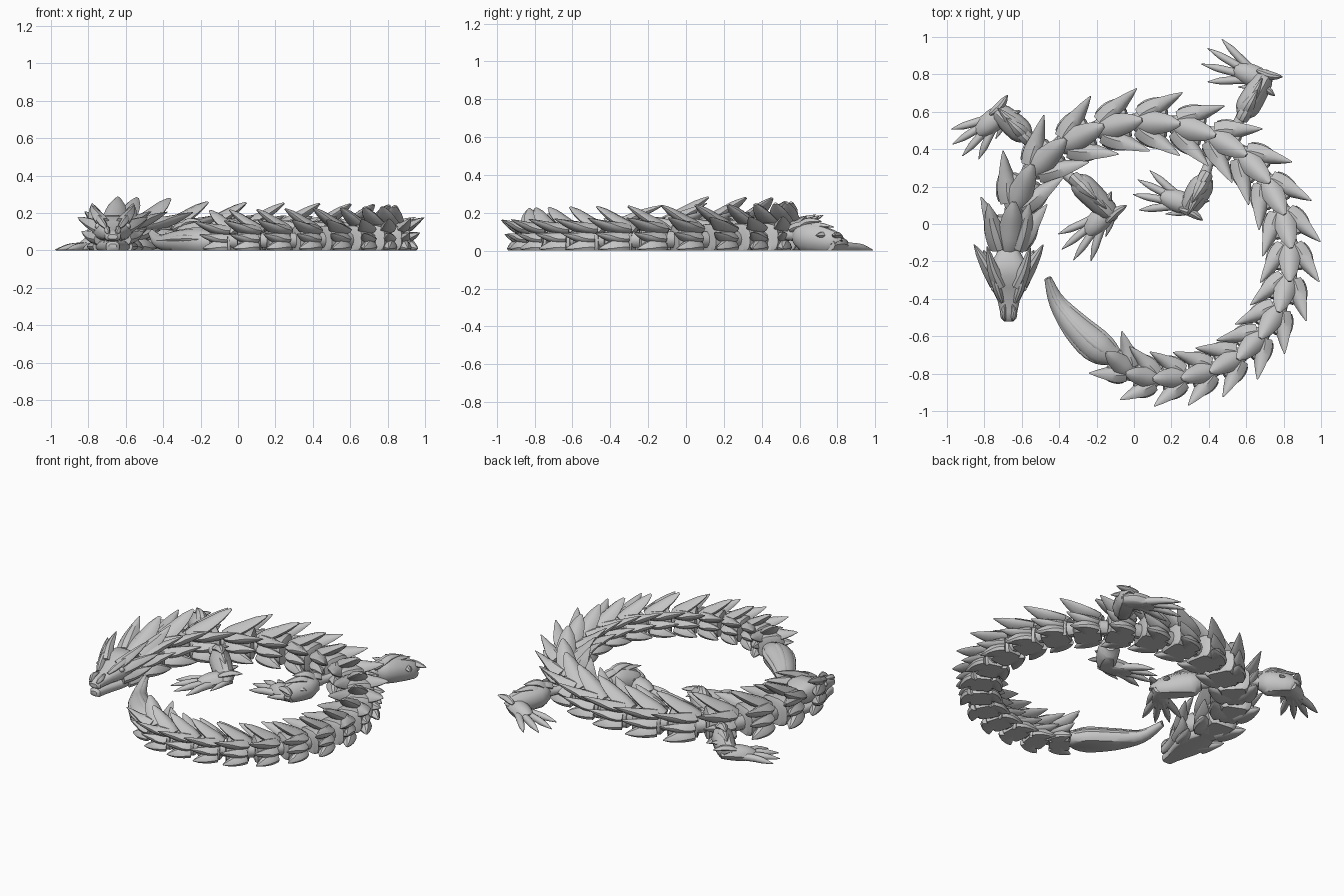
import bpy, bmesh, math
from mathutils import Vector as V

cube = bpy.data.objects.get("Cube")
if cube:
    bpy.data.objects.remove(cube, do_unlink=True)

grey = bpy.data.materials.new("plain grey")
grey.use_nodes = True
GREY = (0.56, 0.56, 0.56, 1)
grey.diffuse_color = GREY
grey.node_tree.nodes["Principled BSDF"].inputs["Base Color"].default_value = GREY


def finish(bm, name):
    """Slice the underside flat on the ground and make the object."""
    bmesh.ops.recalc_face_normals(bm, faces=bm.faces)
    bmesh.ops.bisect_plane(bm, geom=bm.verts[:] + bm.edges[:] + bm.faces[:], dist=1e-5,
                           plane_co=(0, 0, .0004), plane_no=(0, 0, 1), clear_inner=True)
    bmesh.ops.holes_fill(bm, edges=[e for e in bm.edges if e.is_boundary], sides=0)
    bmesh.ops.recalc_face_normals(bm, faces=bm.faces)
    me = bpy.data.meshes.new(name)
    bm.to_mesh(me)
    bm.free()
    me.materials.append(grey)
    ob = bpy.data.objects.new(name, me)
    bpy.context.collection.objects.link(ob)
    bpy.ops.object.select_all(action='DESELECT')
    ob.select_set(True)
    bpy.context.view_layer.objects.active = ob
    bpy.ops.object.shade_smooth_by_angle(angle=math.radians(38))


def spline(pts, t):
    """Catmull-Rom point at t in 0..1."""
    n = len(pts) - 1
    i = min(int(t * n), n - 1)
    u = t * n - i
    p = [pts[max(0, min(n, i + k))] for k in (-1, 0, 1, 2)]
    return 0.5 * (2 * p[1] + (p[2] - p[0]) * u + (2 * p[0] - 5 * p[1] + 4 * p[2] - p[3]) * u * u
                  + (3 * p[1] - p[0] - 3 * p[2] + p[3]) * u ** 3)


def skin(bm, rings):
    loops = [[bm.verts.new(p) for p in r] for r in rings]
    for a, b in zip(loops, loops[1:]):
        for i in range(len(a)):
            j = (i + 1) % len(a)
            bm.faces.new((a[i], a[j], b[j], b[i]))
    bm.faces.new(loops[0])
    bm.faces.new(loops[-1])


def sweep(bm, pts, widths, thick, side=None, steps=9, sides=10, ridge=0.0):
    """Sweep an oval of changing width along a curve; ridge lifts a keel on top."""
    pts = [V(p) for p in pts]
    ws = [V((w, 0, 0)) for w in widths]
    rings = []
    for k in range(steps + 1):
        t = k / steps
        p = spline(pts, t)
        tan = (spline(pts, min(1, t + .02)) - spline(pts, max(0, t - .02))).normalized()
        s = V(side) if side else V((-tan.y, tan.x, 0))
        s = (s - tan * s.dot(tan)).normalized()
        up = tan.cross(s)
        if up.z < 0:
            up = -up
        w = max(.002, spline(ws, t).x)
        ring = []
        for i in range(sides):
            a = 2 * math.pi * i / sides
            keel = ridge * w * max(0, math.sin(a)) ** 6
            ring.append(p + s * w * math.cos(a) + up * (w * thick * math.sin(a) + keel))
        rings.append(ring)
    skin(bm, rings)


LEAF = (.45, .9, 1, .72, .1)
HORN = (1, .95, .75, .45, .06)
THORN = (.9, 1, .85, .48, .06)
TONGUE = (.75, 1, .95, .7, .18)


def scale(bm, a, b, c, w, thick=.4, side=None, shape=LEAF, ridge=.35):
    sweep(bm, (a, b, c), [w * k for k in shape], thick, side, ridge=ridge)


def block(bm, stations, place, sides=16, power=.7):
    """Loft flat-bottomed arches: (along, half width, low z, high z)."""
    rings = []
    for s, w, lo, hi in stations:
        ring = []
        for i in range(sides):
            c, d = (f(2 * math.pi * (i + .5) / sides) for f in (math.cos, math.sin))
            x = math.copysign(abs(c) ** power, c) * w
            z = (lo + hi) / 2 + math.copysign(abs(d) ** power, d) * (hi - lo) / 2
            ring.append(place(s, x, z))
        rings.append(ring)
    skin(bm, rings)


# Spine curve, sampled by arc length from neck to tail
SPINE = [V((x, y, 0)) for x, y in (
    (-.67, -.16), (-.65, .02), (-.59, .2), (-.46, .36), (-.28, .47), (-.08, .53), (.12, .54),
    (.33, .5), (.52, .41), (.68, .26), (.79, .06), (.83, -.15), (.81, -.34), (.73, -.52),
    (.59, -.68), (.41, -.78), (.22, -.82), (.03, -.81), (-.12, -.71))]
curve = [spline(SPINE, i / 900) for i in range(901)]
dist = [0]
for a, b in zip(curve, curve[1:]):
    dist.append(dist[-1] + (b - a).length)


def spine_at(d):
    i = next((k for k, v in enumerate(dist) if v >= d), 900)
    i = max(1, min(899, i))
    t = (curve[i + 1] - curve[i - 1]).normalized()
    return curve[i] + t * (d - dist[i]), t


# Body segments: core, back scale, and three rows of side scales
COUNT = 20
steps = [1.2 - .45 * i / COUNT for i in range(COUNT)]
unit = dist[-1] / sum(steps)
d = 0
for i, st in enumerate(steps):
    L = st * unit
    mid, t = spine_at(d + L / 2)
    d += L
    f = i / (COUNT - 1)
    g = 1 - .2 * f
    h = (1.06 if i < 3 else 1) - .2 * f
    side = V((-t.y, t.x, 0))

    def at(s, x, z):
        return mid + t * (s * L) + side * (x * g) + V((0, 0, z * h))

    bm = bmesh.new()
    block(bm, ((-.42, .055, -.01, .11), (-.25, .08, -.01, .145), (.1, .1, -.01, .16),
               (.36, .1, -.01, .155), (.42, .07, -.01, .13)), at, power=.6)
    scale(bm, at(-.45, 0, .115), at(.12, 0, .175), at(.76, 0, .265), .068 * g, .36, side, TONGUE)
    for m in (1, -1):
        scale(bm, at(-.3, .03 * m, .12), at(.18, .1 * m, .14), at(.78, .178 * m, .195), .062 * g, .42, t, THORN)
        scale(bm, at(-.3, .05 * m, .07), at(.12, .1 * m, .075), at(.58, .158 * m, .105), .05 * g, .55, t, THORN)
        scale(bm, at(-.28, .05 * m, .02), at(.08, .1 * m, .02), at(.48, .143 * m, .012), .055 * g, .7, t, THORN)
    finish(bm, f"body_segment_{i + 1}")

    # Link ring joining this segment to the next
    bm = bmesh.new()
    sweep(bm, (at(.3, 0, .065), at(.5, 0, .065), at(.72, 0, .065)), (.045 * g,) * 3, 1.1, side)
    finish(bm, f"joint_link_{i + 1}")

# Head: upper skull and lower jaw
HX = -.67


def head(y, x, z):
    return V((HX + x, y, z))


bm = bmesh.new()
block(bm, ((-.13, .05, .06, .15), (-.2, .09, .05, .19), (-.28, .11, .05, .185), (-.34, .095, .05, .155),
           (-.41, .06, .05, .125), (-.47, .047, .05, .11), (-.505, .042, .05, .1), (-.52, .025, .06, .085)), head)
finish(bm, "skull")
bm = bmesh.new()
block(bm, ((-.14, .06, -.01, .06), (-.25, .1, -.01, .06), (-.34, .08, -.01, .055),
           (-.45, .043, -.01, .05), (-.5, .036, -.01, .048), (-.515, .02, .01, .035)), head)
finish(bm, "lower_jaw")

for m, lab in ((1, "left"), (-1, "right")):
    bm = bmesh.new()
    scale(bm, head(-.33, .045 * m, .14), head(-.24, .085 * m, .19), head(-.12, .115 * m, .24), .04, .6, shape=HORN)
    scale(bm, head(-.31, .06 * m, .11), head(-.22, .12 * m, .14), head(-.11, .185 * m, .175), .045, .7, shape=HORN)
    scale(bm, head(-.32, .06 * m, .06), head(-.23, .11 * m, .07), head(-.16, .165 * m, .1), .045, .8, shape=HORN)
    scale(bm, head(-.28, .07 * m, .02), head(-.21, .1 * m, .02), head(-.14, .135 * m, .02), .04, .8, shape=HORN)
    finish(bm, f"{lab}_horns")
    bm = bmesh.new()
    scale(bm, head(-.42, .035 * m, .12), head(-.33, .066 * m, .16), head(-.24, .085 * m, .19), .022, .7)
    scale(bm, head(-.515, .022 * m, .09), head(-.48, .03 * m, .112), head(-.43, .02 * m, .12), .016, .9)
    finish(bm, f"{lab}_brow_and_nostril")
    bm = bmesh.new()
    bmesh.ops.create_uvsphere(bm, u_segments=12, v_segments=8, radius=.016)
    bmesh.ops.translate(bm, verts=bm.verts, vec=head(-.345, .08 * m, .13))
    finish(bm, f"{lab}_eye")
    # Large neck frill scales behind the horns
    bm = bmesh.new()
    scale(bm, head(-.13, .05 * m, .13), head(-.01, .085 * m, .18), head(.11, .11 * m, .25), .055, .45, shape=THORN)
    finish(bm, f"{lab}_neck_frill")

# Legs: hip, knee, wrist and toe-tip centre, with a spread of clawed toes
LEGS = {
    "front_right": ((-.48, .4), (-.61, .5), (-.71, .59), (-.95, .39)),
    "front_left": ((-.46, .33), (-.27, .2), (-.14, .07), (-.36, -.17)),
    "hind_left": ((.5, .45), (.61, .63), (.69, .77), (.37, .9)),
    "hind_right": ((.43, .42), (.36, .2), (.3, .1), (0, .2)),
}
for name, pts in LEGS.items():
    hip, knee, wrist, tip = (V((x, y, 0)) for x, y in pts)
    up = lambda p, z: p + V((0, 0, z))
    aim = (tip - wrist).normalized()
    out = (wrist - knee).normalized()
    cross = V((-aim.y, aim.x, 0))

    # Upper limb and forearm, resting flat on the ground
    bm = bmesh.new()
    sweep(bm, (up(hip, .08), up(hip.lerp(knee, .5), .08), up(knee, .08)), (.03, .026, .045), 1)
    sweep(bm, (up(knee - out * .06, .07), up(knee, .07), up(wrist, .045), up(wrist + out * .03, .03)),
          (.035, .066, .055, .025), 1.2)
    finish(bm, name + "_leg")

    bm = bmesh.new()
    for k in (-1, 0, 1):
        b = knee + cross * .04 * k
        scale(bm, up(b - out * .04, .11), up(b + out * .02, .15 - .02 * abs(k)),
              up(b + out * .1 + cross * .03 * k, .155 - .03 * abs(k)), .036, .5, shape=THORN)
    for k in (-1, 1):
        b = wrist - aim * .02 + cross * .035 * k
        scale(bm, up(b + aim * .07, .07), up(b, .08), up(b - aim * .07 + cross * .02 * k, .08), .024, .6)
    finish(bm, name + "_leg_scales")

    # Palm and toes
    bm = bmesh.new()
    palm = wrist + aim * .11
    sweep(bm, (up(wrist - aim * .04, .03), up(wrist + aim * .03, .035), up(palm, .025), up(palm + aim * .05, .015)),
          (.035, .058, .055, .035), .85)
    reach = (tip - palm).length
    for k, r in ((-1.5, .85), (-.5, 1), (.5, 1), (1.6, .8)):
        a = math.radians(16) * k
        way = aim * math.cos(a) + cross * math.sin(a)
        root = palm - aim * .03 + cross * .018 * k
        sweep(bm, (up(root, .022), up(root + way * reach * r * .5, .02),
                   up(root + way * reach * r * .78, .013), up(root + way * (reach * r + .025), .003)),
              (.024, .021, .018, .002), 1)
    # Rear dewclaw
    sweep(bm, (up(wrist + cross * .03, .03), up(wrist + cross * .06 + aim * .05, .02),
               up(wrist + cross * .085 + aim * .11, .004)), (.022, .016, .002), 1)
    finish(bm, name + "_foot")

# Tail plume: a broad body with flowing ridges that gather into an upturned tip
TAIL = [(-.1, -.71, .045), (-.19, -.66, .045), (-.31, -.55, .045), (-.41, -.42, .045), (-.46, -.29, .09)]
bm = bmesh.new()
sweep(bm, TAIL, (.05, .088, .075, .045, .02), .85, steps=16, sides=16)
for k in (-1, -.5, 0, .5, 1):
    ridge = []
    for j, (x, y, z) in enumerate(TAIL):
        w = (.03, .068, .058, .03, .008)[j] * k
        ridge.append((x + .65 * w, y + .75 * w, z + (.02, .058, .048, .026, .015)[j] * (1 - .7 * abs(k))))
    sweep(bm, ridge, (.014, .022, .02, .016, .009), .9, steps=14)
finish(bm, "tail_plume")
